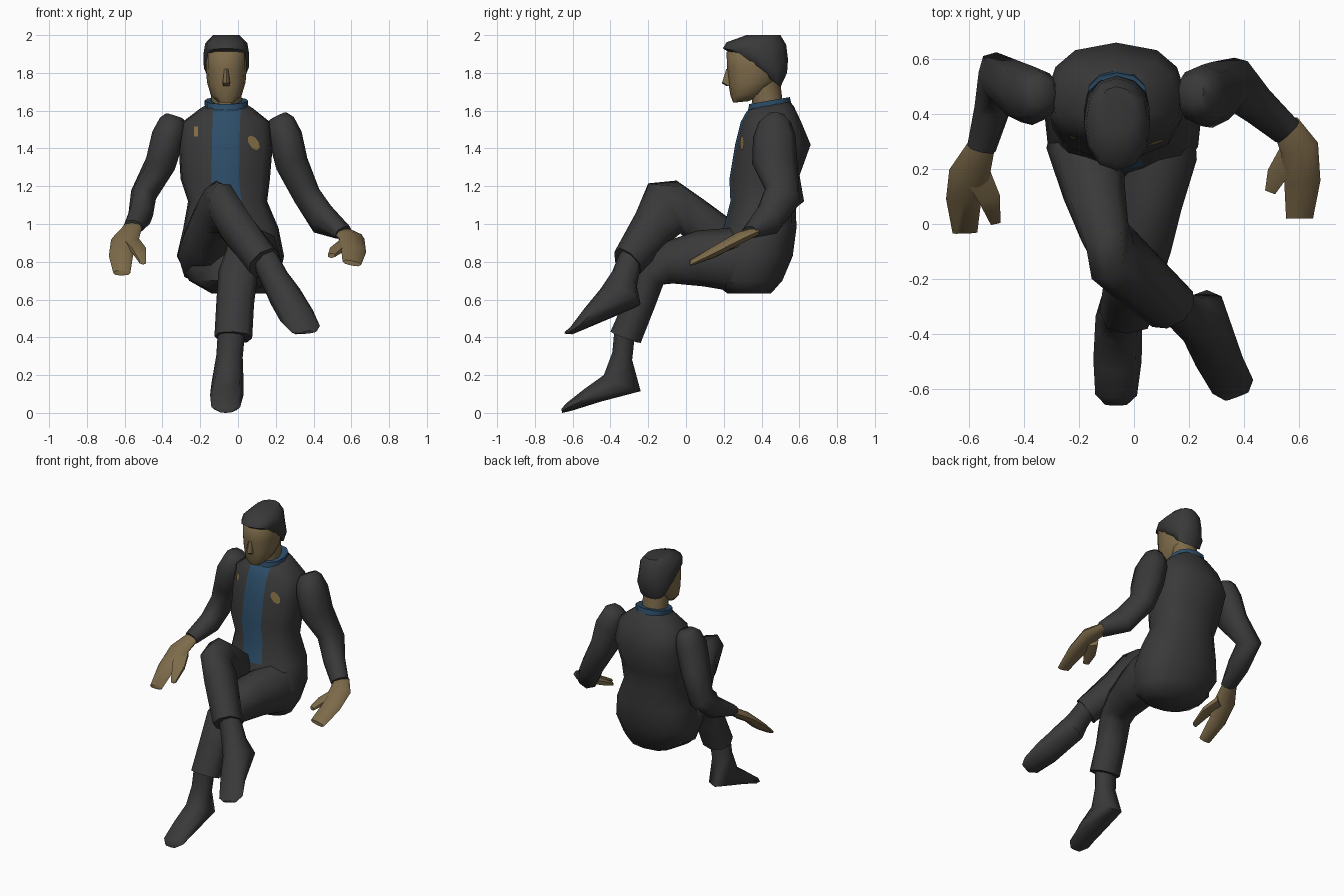
import bpy, bmesh, math
from mathutils import Vector as V
from mathutils.bvhtree import BVHTree


def material(name, rgb):
    m = bpy.data.materials.new(name)
    m.diffuse_color = (*rgb, 1)
    return m


SUIT = material("charcoal cloth", (0.041, 0.041, 0.042))
SKIN = material("skin", (0.205, 0.145, 0.068))
BLUE = material("blue shirt", (0.026, 0.075, 0.14))
GOLD = material("gold badge", (0.23, 0.16, 0.06))


def finish(name, bm, mats, angle=58):
    bmesh.ops.recalc_face_normals(bm, faces=bm.faces)
    me = bpy.data.meshes.new(name)
    bm.to_mesh(me)
    ob = bpy.data.objects.new(name, me)
    bpy.context.collection.objects.link(ob)
    for m in mats:
        me.materials.append(m)
    bpy.ops.object.select_all(action='DESELECT')
    ob.select_set(True)
    bpy.context.view_layer.objects.active = ob
    bpy.ops.object.shade_smooth_by_angle(angle=math.radians(angle))
    return ob


def skin_rings(bm, rings):
    """Join closed point rings into a capped skin; returns the side faces by column."""
    vr = [[bm.verts.new(p) for p in r] for r in rings]
    n = len(vr[0])
    cols = [[] for _ in range(n)]
    for a, b in zip(vr, vr[1:]):
        for i in range(n):
            j = (i + 1) % n
            cols[i].append(bm.faces.new((a[i], a[j], b[j], b[i])))
    bm.faces.new(vr[0][::-1])
    bm.faces.new(vr[-1])
    return cols


def spow(v, e):
    return math.copysign(abs(v) ** e, v)


def loft(name, sections, mat, sides=8, e=0.85):
    """Each section: a front point, the opposite back point, and a half width."""
    secs = [(V(p), V(q), w) for p, q, w in sections]
    mids = [(p + q) / 2 for p, q, _ in secs]
    rings = []
    for i, (p, q, w) in enumerate(secs):
        t = mids[min(i + 1, len(mids) - 1)] - mids[max(i - 1, 0)]
        b = (p - q) / 2
        side = t.cross(b).normalized() * w
        rings.append([mids[i] + b * spow(math.cos(a), e) + side * spow(math.sin(a), e)
                      for a in (2 * math.pi * k / sides for k in range(sides))])
    bm = bmesh.new()
    skin_rings(bm, rings)
    return finish(name, bm, [mat])


# jacket torso: z, front y, back y, left x, right x, rise of the back edge
TORSO = [(0.632, 0.22, 0.45, -0.14, 0.17, 0.0), (0.70, 0.13, 0.51, -0.26, 0.215, 0.0),
         (0.83, 0.15, 0.565, -0.325, 0.245, 0.0), (0.98, 0.20, 0.585, -0.29, 0.215, 0.0),
         (1.12, 0.235, 0.58, -0.265, 0.155, 0.0), (1.24, 0.23, 0.595, -0.305, 0.17, 0.0),
         (1.42, 0.26, 0.66, -0.315, 0.185, 0.0), (1.54, 0.29, 0.61, -0.295, 0.17, 0.0),
         (1.595, 0.32, 0.57, -0.20, 0.08, 0.03), (1.62, 0.35, 0.54, -0.15, 0.03, 0.04)]
ANGLES = [50, 72, 95, 120, 147, 180, 213, 240, 265, 288, 310]
STRIP = 0.073
rings = []
for z, yf, yb, xl, xr, rise in TORSO:
    cx, hw, cy, hy = (xl + xr) / 2, (xr - xl) / 2, (yf + yb) / 2, (yb - yf) / 2
    ring = [V((cx - STRIP, yf + 0.012, z)), V((cx, yf, z)), V((cx + STRIP, yf + 0.012, z))]
    for a in map(math.radians, ANGLES):
        c = -spow(math.cos(a), 0.85)
        ring.append(V((cx + hw * spow(math.sin(a), 0.85), cy + hy * c, z + rise * (c + 1) / 2)))
    rings.append(ring)
bm = bmesh.new()
cols = skin_rings(bm, rings)
for col in cols[:2]:              # shirt front showing between the lapels
    for f in col[3:]:
        f.material_index = 1
bmesh.ops.recalc_face_normals(bm, faces=bm.faces)
chest = BVHTree.FromBMesh(bm)
finish("torso", bm, [SUIT, BLUE])


# chest badges: thin patches laid on the jacket
def patch(name, cx, cz, rx, rz, tilt, n):
    bm = bmesh.new()

    def drop(x, z):
        y = chest.ray_cast(V((x, -1, z)), V((0, 1, 0)))[0].y
        return bm.verts.new((x, y - 0.007, z))
    c = drop(cx, cz)
    rim = []
    for k in range(n):
        a = 2 * math.pi * (k + 0.5) / n
        u, v = rx * math.cos(a), rz * math.sin(a)
        rim.append(drop(cx + u * math.cos(tilt) - v * math.sin(tilt),
                        cz + u * math.sin(tilt) + v * math.cos(tilt)))
    for k in range(n):
        bm.faces.new((c, rim[k], rim[(k + 1) % n]))
    finish(name, bm, [GOLD])


patch("chest_badge", 0.083, 1.43, 0.025, 0.044, 0.6, 8)
patch("collar_pin", -0.222, 1.49, 0.016, 0.036, 0, 4)

# shirt collar, higher at the back
C = -0.062
loft("collar", [((C, 0.325, 1.585), (C, 0.56, 1.625), 0.113),
                ((C, 0.335, 1.635), (C, 0.55, 1.672), 0.115),
                ((C, 0.36, 1.628), (C, 0.525, 1.66), 0.09)], BLUE, 12)

# neck, head, nose and hair
loft("neck", [((C, 0.36, 1.58), (C, 0.515, 1.62), 0.08),
              ((C, 0.345, 1.68), (C, 0.495, 1.78), 0.08)], SKIN)
loft("head", [((C, 0.25, 1.642), (C, 0.33, 1.65), 0.045),
              ((C, 0.235, 1.68), (C, 0.41, 1.69), 0.083),
              ((C, 0.225, 1.74), (C, 0.48, 1.76), 0.102),
              ((C, 0.217, 1.82), (C, 0.50, 1.83), 0.108),
              ((C, 0.215, 1.91), (C, 0.50, 1.91), 0.108),
              ((C, 0.27, 1.96), (C, 0.48, 1.96), 0.07)], SKIN, 12)
loft("nose", [((C, 0.213, 1.82), (C, 0.25, 1.82), 0.012),
              ((C, 0.19, 1.745), (C, 0.25, 1.75), 0.022),
              ((C, 0.215, 1.73), (C, 0.25, 1.73), 0.018)], SKIN, 6)
loft("hair", [((C, 0.42, 1.79), (C, 0.50, 1.725), 0.09),
              ((C, 0.31, 1.855), (C, 0.535, 1.80), 0.119),
              ((C, 0.195, 1.93), (C, 0.54, 1.87), 0.121),
              ((C, 0.215, 1.962), (C, 0.53, 1.95), 0.112),
              ((C, 0.32, 2.0), (C, 0.50, 2.0), 0.07)], SUIT, 12, 0.92)

# sleeves
loft("left_sleeve", [((0.21, 0.43, 1.575), (0.21, 0.53, 1.565), 0.05),
                     ((0.225, 0.385, 1.54), (0.225, 0.555, 1.54), 0.075),
                     ((0.25, 0.355, 1.46), (0.25, 0.58, 1.47), 0.09),
                     ((0.285, 0.35, 1.32), (0.285, 0.59, 1.32), 0.087),
                     ((0.365, 0.42, 1.19), (0.365, 0.605, 1.11), 0.075),
                     ((0.455, 0.39, 1.10), (0.44, 0.48, 0.95), 0.07),
                     ((0.56, 0.32, 0.985), (0.555, 0.35, 0.925), 0.058)], SUIT)
loft("right_sleeve", [((-0.335, 0.43, 1.575), (-0.335, 0.53, 1.565), 0.05),
                      ((-0.345, 0.385, 1.54), (-0.345, 0.555, 1.54), 0.072),
                      ((-0.37, 0.36, 1.46), (-0.37, 0.575, 1.47), 0.087),
                      ((-0.41, 0.37, 1.32), (-0.41, 0.59, 1.32), 0.082),
                      ((-0.50, 0.46, 1.19), (-0.50, 0.625, 1.12), 0.07),
                      ((-0.515, 0.38, 1.11), (-0.515, 0.46, 0.99), 0.066),
                      ((-0.555, 0.26, 1.02), (-0.555, 0.29, 0.95), 0.053)], SUIT)

# hands with thumbs
loft("left_hand", [((0.55, 0.36, 0.98), (0.55, 0.37, 0.935), 0.05),
                   ((0.605, 0.27, 0.955), (0.60, 0.28, 0.89), 0.07),
                   ((0.615, 0.15, 0.885), (0.61, 0.16, 0.825), 0.066),
                   ((0.605, 0.02, 0.805), (0.60, 0.02, 0.78), 0.05)], SKIN)
loft("left_thumb", [((0.57, 0.26, 0.93), (0.57, 0.25, 0.87), 0.05),
                    ((0.52, 0.18, 0.885), (0.52, 0.18, 0.84), 0.042),
                    ((0.495, 0.115, 0.845), (0.495, 0.115, 0.82), 0.022)], SKIN, 6)
loft("right_hand", [((-0.55, 0.29, 1.02), (-0.55, 0.30, 0.96), 0.047),
                    ((-0.60, 0.17, 0.945), (-0.60, 0.185, 0.88), 0.075),
                    ((-0.62, 0.08, 0.86), (-0.62, 0.095, 0.80), 0.064),
                    ((-0.615, -0.035, 0.755), (-0.615, -0.03, 0.727), 0.045)], SKIN)
loft("right_thumb", [((-0.57, 0.18, 0.94), (-0.57, 0.18, 0.88), 0.055),
                     ((-0.525, 0.09, 0.885), (-0.525, 0.09, 0.84), 0.045),
                     ((-0.503, 0.0, 0.81), (-0.503, 0.0, 0.785), 0.02)], SKIN, 6)

# planted leg and shoe
loft("left_trouser_leg", [((0.10, 0.34, 0.98), (0.10, 0.42, 0.68), 0.12),
                          ((0.09, 0.24, 0.98), (0.09, 0.27, 0.64), 0.14),
                          ((0.055, 0.06, 0.965), (0.055, 0.09, 0.67), 0.12),
                          ((0.025, -0.10, 0.91), (0.025, -0.07, 0.685), 0.11),
                          ((0.0, -0.25, 0.80), (0.0, -0.12, 0.68), 0.105),
                          ((-0.015, -0.325, 0.60), (-0.015, -0.165, 0.56), 0.1),
                          ((-0.025, -0.40, 0.43), (-0.025, -0.24, 0.37), 0.1)], SUIT)
loft("left_shoe", [((-0.035, -0.38, 0.43), (-0.035, -0.27, 0.42), 0.072),
                   ((-0.045, -0.39, 0.32), (-0.045, -0.285, 0.28), 0.07),
                   ((-0.055, -0.435, 0.20), (-0.055, -0.24, 0.115), 0.085),
                   ((-0.06, -0.54, 0.125), (-0.06, -0.45, 0.06), 0.088),
                   ((-0.065, -0.635, 0.05), (-0.065, -0.61, 0.01), 0.076),
                   ((-0.065, -0.66, 0.02), (-0.065, -0.655, 0.0), 0.04)], SUIT)

# crossed leg and shoe
loft("right_trouser_leg", [((-0.18, 0.36, 0.96), (-0.18, 0.44, 0.69), 0.11),
                           ((-0.18, 0.27, 1.0), (-0.18, 0.32, 0.68), 0.14),
                           ((-0.15, 0.10, 1.125), (-0.14, 0.14, 0.80), 0.115),
                           ((-0.115, -0.05, 1.23), (-0.10, 0.0, 0.92), 0.092),
                           ((-0.105, -0.20, 1.215), (-0.04, -0.03, 0.95), 0.09),
                           ((-0.02, -0.265, 1.06), (0.01, -0.09, 0.90), 0.098),
                           ((0.12, -0.38, 0.85), (0.16, -0.24, 0.74), 0.095)], SUIT)
loft("right_shoe", [((0.13, -0.35, 0.85), (0.16, -0.24, 0.77), 0.07),
                    ((0.18, -0.39, 0.75), (0.21, -0.26, 0.67), 0.075),
                    ((0.235, -0.45, 0.66), (0.265, -0.24, 0.575), 0.087),
                    ((0.305, -0.54, 0.55), (0.315, -0.46, 0.48), 0.092),
                    ((0.36, -0.605, 0.46), (0.36, -0.58, 0.425), 0.08),
                    ((0.375, -0.63, 0.435), (0.375, -0.625, 0.42), 0.045)], SUIT)
